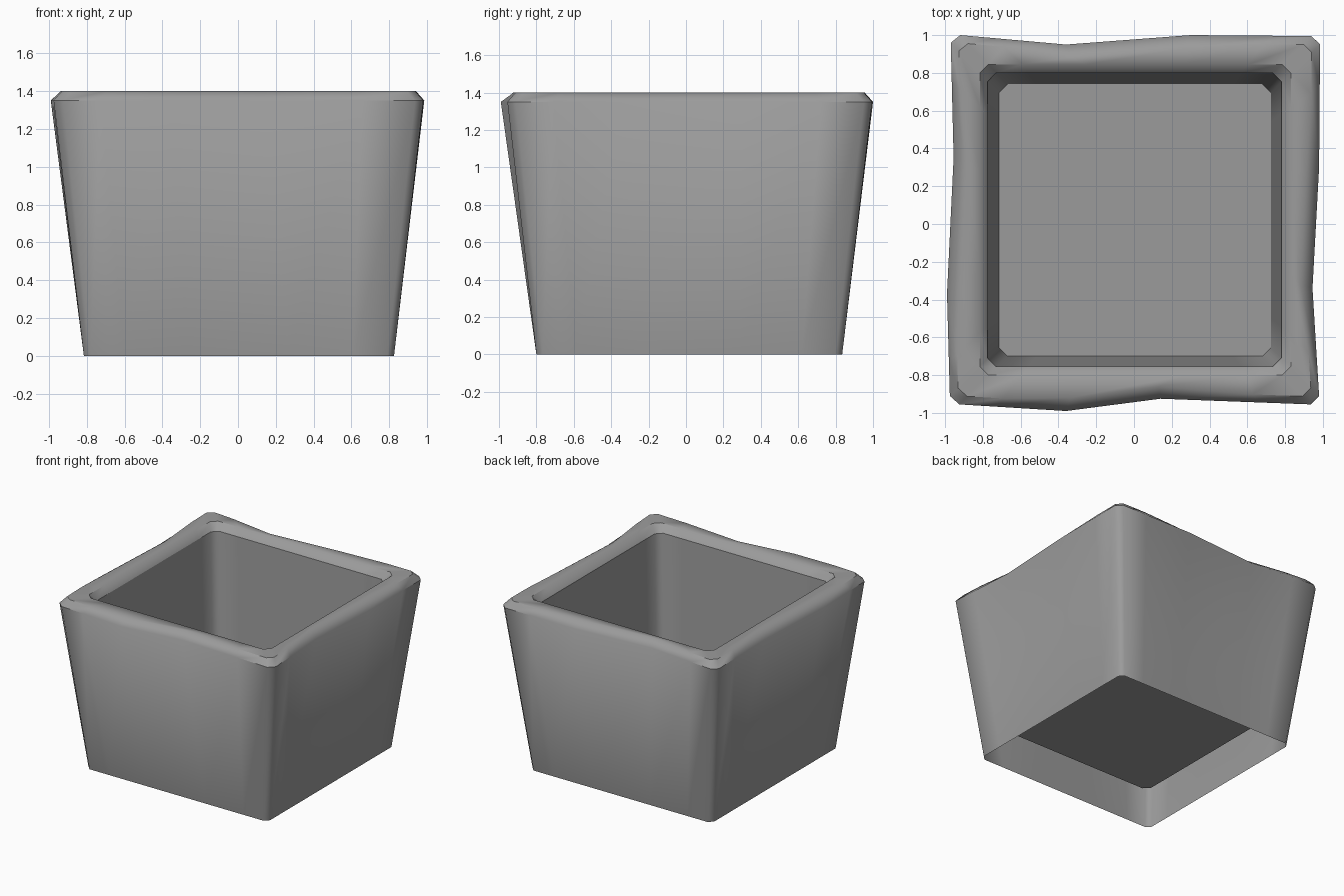
import bpy, bmesh
from mathutils import Vector

cube = bpy.data.objects.get("Cube")
if cube:
    bpy.data.objects.remove(cube, do_unlink=True)

# One flat stone grey
stone = bpy.data.materials.new("stone_grey")
stone.use_nodes = True
grey = (0.33, 0.33, 0.33, 1)
stone.diffuse_color = grey
stone.node_tree.nodes["Principled BSDF"].inputs["Base Color"].default_value = grey


def expand(sides):
    """Add a support point near each corner of every four-point side."""
    ring = []
    for side in sides:
        a, m, n, b = (Vector(p) for p in side)
        ring += [a, a.lerp(m, 0.35), m, n, b.lerp(n, 0.35), b]
    return ring


def rectangle(x0, x1, y0, y1, c):
    """Square outline with cut corners, running from the front side."""
    ends = [((x0 + c, y0), (x1 - c, y0)), ((x1, y0 + c), (x1, y1 - c)),
            ((x1 - c, y1), (x0 + c, y1)), ((x0, y1 - c), (x0, y0 + c))]
    sides = []
    for a, b in ends:
        a, b = Vector(a), Vector(b)
        sides.append((a, a.lerp(b, 0.33), a.lerp(b, 0.67), b))
    return expand(sides)


# Uneven hand-worn outline of the upper edge: front, right, back, left
worn = expand([
    ((-.925, -.955), (-.36, -.99), (.14, -.925), (.935, -.955)),
    ((.98, -.91), (.945, -.34), (.98, .3), (.985, .95)),
    ((.94, .995), (.3, 1.0), (-.36, .95), (-.92, 1.0)),
    ((-.97, .96), (-.955, .35), (-.99, -.37), (-.975, -.91))])
# The lip is worn rounder along the middle of each side
lip = [p * (0.93 if i % 6 in (2, 3) else 0.955) for i, p in enumerate(worn)]

# Shell sections: up the outer wall, over the rim, down to the raised floor
sections = [
    (rectangle(-.815, .825, -.80, .835, .035), 0.0),
    (worn, 1.35),
    (lip, 1.40),
    (rectangle(-.815, .83, -.80, .845, .045), 1.40),
    (rectangle(-.775, .78, -.755, .80, .045), 1.345),
    (rectangle(-.715, .725, -.70, .74, .045), 0.25)]

bm = bmesh.new()
rings = [[bm.verts.new((p.x, p.y, z)) for p in ring] for ring, z in sections]
count = len(worn)
for low, high in zip(rings, rings[1:]):
    for i in range(count):
        j = (i + 1) % count
        bm.faces.new((low[i], low[j], high[j], high[i]))
bm.faces.new(rings[-1])
for f in bm.faces:
    f.smooth = True

# Crisp edges at the rim corners, the inner lip and the floor
for level, ring in enumerate(rings[1:], 1):
    for i in range(count):
        if level >= 4 or i % 6 not in (1, 2, 3):
            bm.edges.get((ring[i], ring[(i + 1) % count])).smooth = False

mesh = bpy.data.meshes.new("planter_box")
bm.to_mesh(mesh)
bm.free()
mesh.materials.append(stone)
planter = bpy.data.objects.new("planter_box", mesh)
bpy.context.collection.objects.link(planter)
